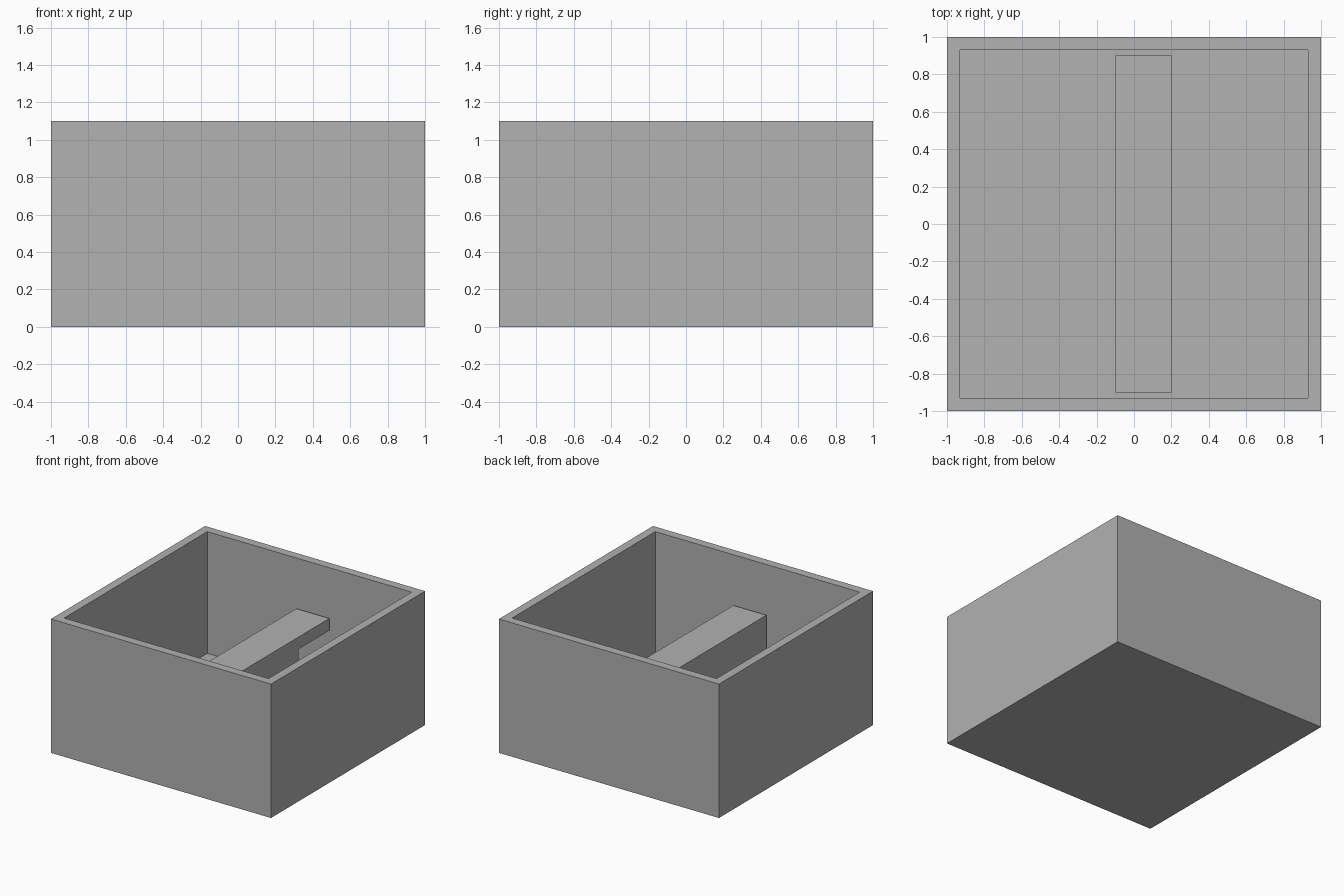
import bpy
import bmesh
from mathutils import Vector

cube = bpy.data.objects.get("Cube")
if cube:
    bpy.data.objects.remove(cube, do_unlink=True)

HALF, HEIGHT, WALL = 1.0, 1.1, 0.1
INNER = HALF - WALL

grey = bpy.data.materials.new("plain_grey")
grey.use_nodes = True
colour = (0.445, 0.445, 0.445, 1)
grey.diffuse_color = colour
grey.node_tree.nodes["Principled BSDF"].inputs["Base Color"].default_value = colour


def add_object(name, bm):
    bmesh.ops.recalc_face_normals(bm, faces=bm.faces)
    mesh = bpy.data.meshes.new(name)
    bm.to_mesh(mesh)
    bm.free()
    mesh.materials.append(grey)
    obj = bpy.data.objects.new(name, mesh)
    bpy.context.collection.objects.link(obj)
    return obj


def extrude_profile(name, points, offset):
    """Fill a closed outline and extrude it into a solid."""
    bm = bmesh.new()
    face = bm.faces.new([bm.verts.new(p) for p in points])
    new = bmesh.ops.extrude_face_region(bm, geom=[face])["geom"]
    verts = [v for v in new if isinstance(v, bmesh.types.BMVert)]
    bmesh.ops.translate(bm, verts=verts, vec=Vector(offset))
    return add_object(name, bm)


# Open box: inset the top for the rim, then sink the floor
bm = bmesh.new()
bmesh.ops.create_cube(bm, size=1)
bmesh.ops.scale(bm, verts=bm.verts, vec=(2 * HALF, 2 * HALF, HEIGHT))
bmesh.ops.translate(bm, verts=bm.verts, vec=(0, 0, HEIGHT / 2))
top = max(bm.faces, key=lambda f: f.calc_center_median().z)
bmesh.ops.inset_region(bm, faces=[top], thickness=WALL)
new = bmesh.ops.extrude_face_region(bm, geom=[top])["geom"]
sunk = [v for v in new if isinstance(v, bmesh.types.BMVert)]
bmesh.ops.translate(bm, verts=sunk, vec=(0, 0, WALL - HEIGHT))
if top.is_valid:
    bmesh.ops.delete(bm, geom=[top], context='FACES_ONLY')
add_object("open_box", bm)

# Low dividing wall with a passage under its back end
outline = [(-INNER, WALL), (0.5, WALL), (0.5, 0.6),
           (INNER, 0.6), (INNER, 0.7), (-INNER, 0.7)]
extrude_profile("dividing_wall", [(-0.1, y, z) for y, z in outline], (0.3, 0, 0))
